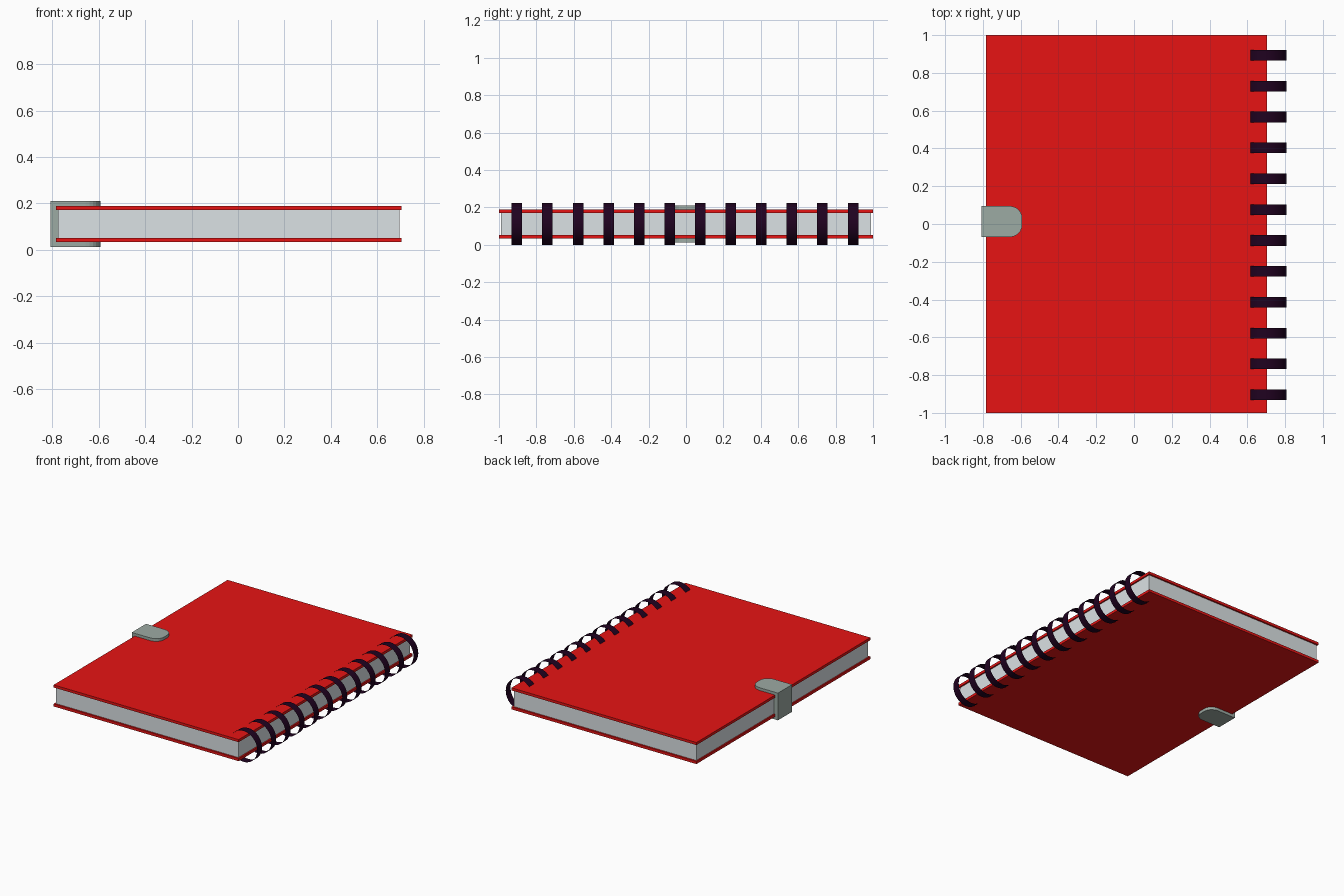
import bpy, bmesh, math

if "Cube" in bpy.data.objects:
    bpy.data.objects.remove(bpy.data.objects["Cube"])

def material(name, rgb):
    m = bpy.data.materials.new(name)
    m.diffuse_color = (*rgb, 1)
    m.use_nodes = True
    m.node_tree.nodes["Principled BSDF"].inputs["Base Color"].default_value = m.diffuse_color
    return m

RED = material("red cover", (0.80, 0.007, 0.007))
PAPER = material("paper", (0.71, 0.76, 0.78))
STEEL = material("grey clasp", (0.335, 0.405, 0.37))
DARK = material("dark binding", (0.014, 0.0005, 0.014))

def finish(bm, name, mat):
    bmesh.ops.recalc_face_normals(bm, faces=bm.faces[:])
    mesh = bpy.data.meshes.new(name)
    bm.to_mesh(mesh)
    bm.free()
    mesh.materials.append(mat)
    obj = bpy.data.objects.new(name, mesh)
    bpy.context.collection.objects.link(obj)
    return obj

def plate(name, outline, z0, z1, mat):
    """Flat outline in x/y extruded from z0 to z1."""
    bm = bmesh.new()
    face = bm.faces.new([bm.verts.new((x, y, z0)) for x, y in outline])
    ext = bmesh.ops.extrude_face_region(bm, geom=[face])
    verts = [g for g in ext["geom"] if isinstance(g, bmesh.types.BMVert)]
    bmesh.ops.translate(bm, verts=verts, vec=(0, 0, z1 - z0))
    return finish(bm, name, mat)

def rect(x0, x1, y0, y1):
    return [(x0, y0), (x1, y0), (x1, y1), (x0, y1)]

# Covers and page block
for name, z in (("bottom_cover", 0.033), ("top_cover", 0.171)):
    plate(name, rect(-0.784, 0.705, -1, 1), z, z + 0.019, RED)
plate("pages", rect(-0.775, 0.695, -0.988, 0.988), 0.052, 0.171, PAPER)

# Clasp: two round-ended tabs joined by a strap around the open edge
X0, X1, Y0, Y1, R = -0.807, -0.592, -0.069, 0.095, 0.065
tab = [(X0, Y0)]
for cy, start in ((Y0 + R, -90), (Y1 - R, 0)):
    for i in range(7):
        a = math.radians(start + 15 * i)
        tab.append((X1 - R + R * math.cos(a), cy + R * math.sin(a)))
tab.append((X0, Y1))
plate("clasp_bottom_tab", tab, 0.012, 0.033, STEEL)
plate("clasp_top_tab", tab, 0.19, 0.21, STEEL)
plate("clasp_strap", rect(X0, -0.776, Y0, Y1), 0.033, 0.19, STEEL)

# Binding rings: thin open bands looping through the spine edge
RINGS, SEG, RAD, HALF = 12, 40, 0.1125, 0.028
for k in range(RINGS):
    y = -0.904 + 1.797 * k / (RINGS - 1)
    bm = bmesh.new()
    pairs = []
    for i in range(SEG):
        a = 2 * math.pi * i / SEG
        x, z = 0.697 + 0.110 * math.cos(a), RAD + RAD * math.sin(a)
        pairs.append([bm.verts.new((x, y + s * HALF, z)) for s in (-1, 1)])
    for i in range(SEG):
        (a, b), (c, d) = pairs[i], pairs[(i + 1) % SEG]
        bm.faces.new((a, b, d, c)).smooth = True
    # make the band face outwards
    ring = finish(bm, f"binding_ring_{k + 1}", DARK)
    p = ring.data.polygons[0]
    if p.normal.x < 0:
        ring.data.flip_normals()
